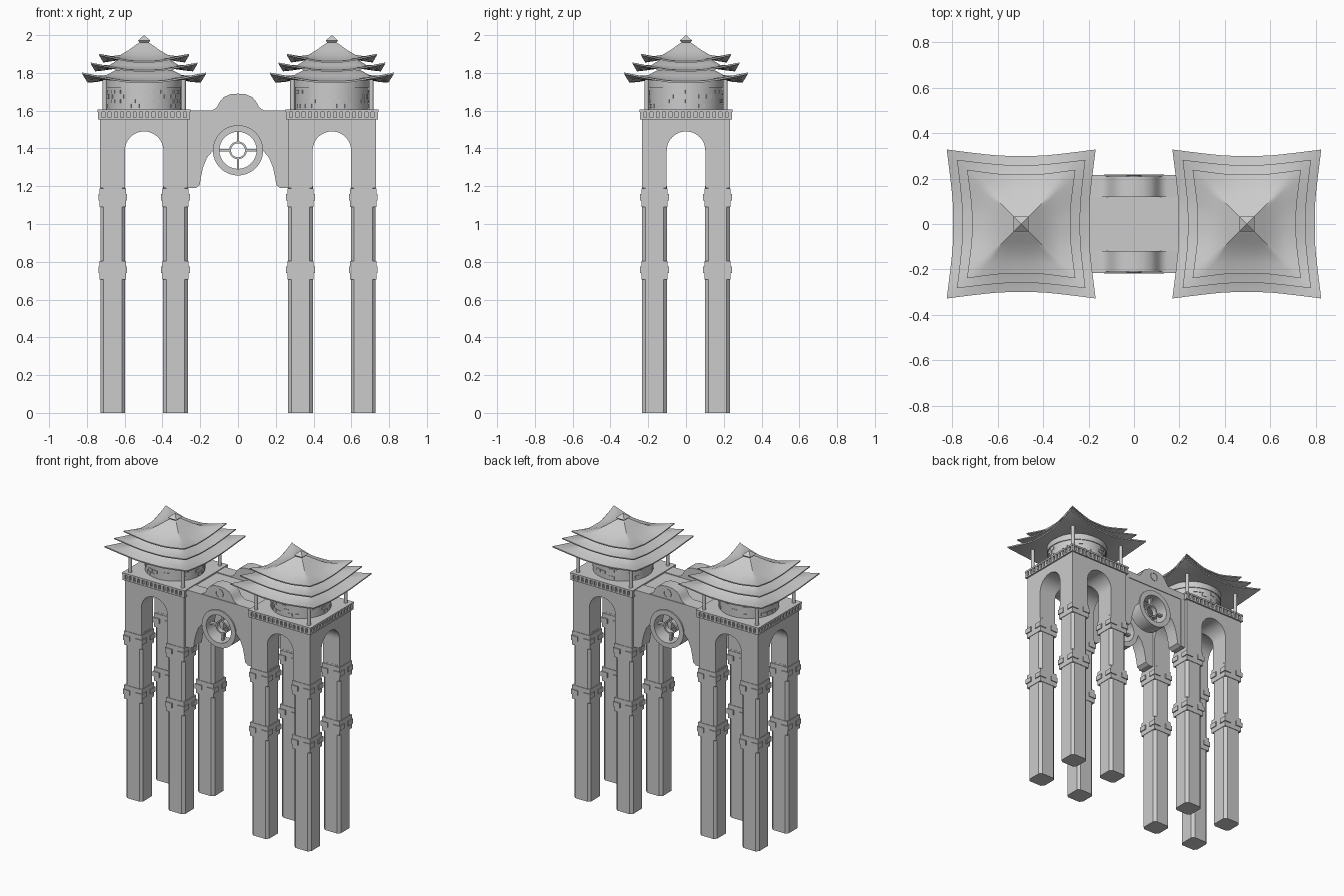
import bpy, bmesh, random
from math import sin, cos, pi
from mathutils import Matrix, Vector

if "Cube" in bpy.data.objects:
    bpy.data.objects.remove(bpy.data.objects["Cube"])

random.seed(4)


def finish(name, bm, smooth=None):
    bmesh.ops.recalc_face_normals(bm, faces=bm.faces)
    me = bpy.data.meshes.new(name)
    bm.to_mesh(me)
    bm.free()
    ob = bpy.data.objects.new(name, me)
    bpy.context.collection.objects.link(ob)
    if smooth:
        bpy.ops.object.select_all(action='DESELECT')
        ob.select_set(True)
        bpy.context.view_layer.objects.active = ob
        bpy.ops.object.shade_smooth_by_angle(angle=smooth)
    return ob


def boxes(name, items):
    """One object from (centre, size[, turn about z]) boxes."""
    bm = bmesh.new()
    for it in items:
        c, s = it[0], it[1]
        a = it[2] if len(it) > 2 else 0
        m = Matrix.Translation(c) @ Matrix.Rotation(a, 4, 'Z') @ Matrix.Diagonal((*s, 1))
        bmesh.ops.create_cube(bm, size=1, matrix=m)
    return finish(name, bm)


def prism(name, pts, vec, place, smooth=None):
    """Extrude a flat polygon; place maps (a, b) to a 3D point."""
    bm = bmesh.new()
    f = bm.faces.new([bm.verts.new(place(*p)) for p in pts])
    r = bmesh.ops.extrude_face_region(bm, geom=[f])
    bmesh.ops.translate(bm, vec=vec, verts=[v for v in r['geom'] if isinstance(v, bmesh.types.BMVert)])
    return finish(name, bm, smooth)


def cylinder(name, x, y, z0, z1, r, n=48):
    bm = bmesh.new()
    bmesh.ops.create_cone(bm, cap_ends=True, segments=n, radius1=r, radius2=r, depth=z1 - z0,
                          matrix=Matrix.Translation((x, y, (z0 + z1) / 2)))
    return finish(name, bm, 0.6)


def ring(name, z, y0, y1, r0, r1, n=48):
    """Flat ring facing the y axis."""
    bm = bmesh.new()
    loops = [[bm.verts.new((r * cos(2 * pi * i / n), y, z + r * sin(2 * pi * i / n))) for i in range(n)]
             for r, y in ((r0, y0), (r1, y0), (r1, y1), (r0, y1))]
    for a, b in zip(loops, loops[1:] + loops[:1]):
        for i in range(n):
            j = (i + 1) % n
            bm.faces.new((a[i], a[j], b[j], b[i]))
    return finish(name, bm, 0.6)


def square_loft(name, cx, levels, segs=8, smooth=None):
    """Stack square rings (half width, z, corner flare, corner lift)."""
    bm = bmesh.new()
    loops = []
    for h, z, flare, lift in levels:
        loop = []
        for k in range(4):
            rot = Matrix.Rotation(k * pi / 2, 3, 'Z')
            for i in range(segs):
                s = -1 + 2 * i / segs
                w = max(0, (abs(s) - 0.25) / 0.75) ** 1.3
                e = h + flare * w
                loop.append(bm.verts.new(rot @ Vector((s * e, -e, z + lift * w)) + Vector((cx, 0, 0))))
        loops.append(loop)
    n = 4 * segs
    for a, b in zip(loops, loops[1:]):
        for i in range(n):
            j = (i + 1) % n
            bm.faces.new((a[i], a[j], b[j], b[i]))
    bm.faces.new(loops[0])
    bm.faces.new(loops[-1])
    return finish(name, bm, smooth)


ROOFS = {
    'lower_roof': [(.15, 1.815, 0, 0), (.20, 1.785, 0, .003), (.25, 1.767, .012, .018), (.30, 1.757, .028, .045),
                   (.299, 1.748, .028, .045), (.25, 1.752, .012, .016), (.18, 1.765, 0, 0)],
    'middle_roof': [(.14, 1.868, 0, 0), (.18, 1.840, 0, .003), (.22, 1.825, .01, .016), (.26, 1.816, .023, .039),
                    (.259, 1.808, .023, .039), (.22, 1.812, .01, .014), (.15, 1.822, 0, 0)],
    'top_roof': [(.014, 1.968, 0, 0), (.04, 1.951, 0, 0), (.08, 1.922, 0, 0), (.125, 1.893, 0, .002),
                 (.17, 1.874, .008, .014), (.217, 1.863, .022, .038), (.216, 1.855, .022, .038),
                 (.17, 1.862, .008, .012), (.13, 1.868, 0, 0)],
}


def tower(side, cx):
    # four chamfered legs with banded collars
    h, c = .066, .018
    octo = [(h, c - h), (h, h - c), (h - c, h), (c - h, h), (-h, h - c), (-h, c - h), (c - h, -h), (h - c, -h)]
    for i, sx in enumerate((-1, 1)):
        for j, sy in enumerate((-1, 1)):
            lx, ly = cx + sx * .166, sy * .167
            tag = f'{side}_{i}{j}'
            prism('leg_' + tag, octo, (0, 0, 1.2), lambda a, b: (lx + a, ly + b, 0))
            parts = []
            for z in (.755, 1.14):
                parts.append(((lx, ly, z), (.139, .139, .098)))
                parts += [((lx + u * .049, ly + v * .049, z + .002), (.054, .054, .034))
                          for u in (-1, 1) for v in (-1, 1)]
            boxes('leg_collars_' + tag, parts)

    # arched block, opened both ways
    block = boxes('arched_block_' + side, [((cx, 0, 1.375), (.466, .466, .37))])
    arch = [(-.102, 1.1), (.102, 1.1)] + [(.102 * cos(pi * i / 24), 1.388 + .102 * sin(pi * i / 24)) for i in range(25)]
    cuts = [prism('arch_cutter', arch, (0, 1, 0), lambda a, b: (cx + a, -.5, b)),
            prism('arch_cutter', arch, (1, 0, 0), lambda a, b: (cx - .5, a, b))]
    bpy.context.view_layer.objects.active = block
    for cut in cuts:
        m = block.modifiers.new('arch', 'BOOLEAN')
        m.operation, m.solver, m.object = 'DIFFERENCE', 'EXACT', cut
        bpy.ops.object.modifier_apply(modifier=m.name)
        bpy.data.objects.remove(cut)

    # deck cornice with dentils
    parts = [((cx, 0, 1.577), (.462, .462, .04)), ((cx, 0, 1.558), (.488, .488, .01)),
             ((cx, 0, 1.599), (.492, .492, .012))]
    for k in range(15):
        t = (k - 7) * .0332
        for s in (-1, 1):
            parts.append(((cx + t, s * .235, 1.578), (.018, .018, .036)))
            parts.append(((cx + s * .235, t, 1.578), (.018, .018, .036)))
    boxes('deck_cornice_' + side, parts)

    # round chamber, scattered bricks, corner posts
    cylinder('chamber_' + side, cx, 0, 1.6, 1.77, .194)
    cylinder('chamber_rim_' + side, cx, 0, 1.722, 1.765, .2)
    bricks = []
    for row in range(4):
        for k in range(28):
            if random.random() < .35:
                a = 2 * pi * (k + .5 * (row % 2)) / 28
                bricks.append(((cx + .192 * cos(a), .192 * sin(a), 1.625 + row * .025), (.01, .036, .02), a))
    boxes('chamber_bricks_' + side, bricks)
    for sx in (-1, 1):
        for sy in (-1, 1):
            cylinder(f'corner_post_{side}', cx + sx * .208, sy * .208, 1.6, 1.768, .0125, 16)

    # three stacked roofs and finial
    for name, levels in ROOFS.items():
        square_loft(f'{name}_{side}', cx, levels, 12, 0.7)
    square_loft('finial_' + side, cx, [(.0005, 2, 0, 0), (.033, 1.971, 0, 0), (.018, 1.955, 0, 0)], 1)


tower('left', -.497)
tower('right', .497)

# linking walls, front and back
ZC = 1.39
top = [(.27, 1.6), (.145, 1.6), (.125, 1.607), (.108, 1.625), (.095, 1.65), (.075, 1.672), (.04, 1.687)]
low = [(.27, 1.19), (.225, 1.19), (.203, 1.205), (.196, 1.25), (.185, 1.3), (.165, 1.35), (.135, 1.385)]
arc = [(.118 * cos(pi * i / 24), ZC + .118 * sin(pi * i / 24)) for i in range(25)]
flip = lambda pts: [(-a, b) for a, b in pts]
outline = low + arc + flip(low)[::-1] + flip(top) + [(0, 1.69)] + top[::-1]
for s, tag in ((-1, 'front'), (1, 'back')):
    y_in, y_out = s * .118, s * .21
    prism('link_wall_' + tag, outline, (0, y_out - y_in, 0), lambda a, b: (a, y_in, b), 0.5)
    ring('window_ring_' + tag, ZC, y_in, s * .219, .098, .133)
    ring('window_hub_' + tag, ZC, s * .15, s * .185, .037, .047, 32)
    ring('wall_medallion_' + tag, 1.64, s * .2, s * .213, .024, .032, 32)
    # window spokes
    boxes('window_spokes_' + tag,
          [((u * .073, s * .167, ZC), (.056, .025, .012)) for u in (-1, 1)] +
          [((0, s * .167, ZC + u * .073), (.012, .025, .056)) for u in (-1, 1)])
    # raised wall border
    boxes('wall_border_' + tag,
          [((u * .246, s * .208, 1.395), (.04, .014, .41)) for u in (-1, 1)] +
          [((0, s * .208, 1.575), (.53, .014, .05))])

# walkway between the walls
boxes('walkway', [((0, 0, 1.57), (.54, .25, .05))])
